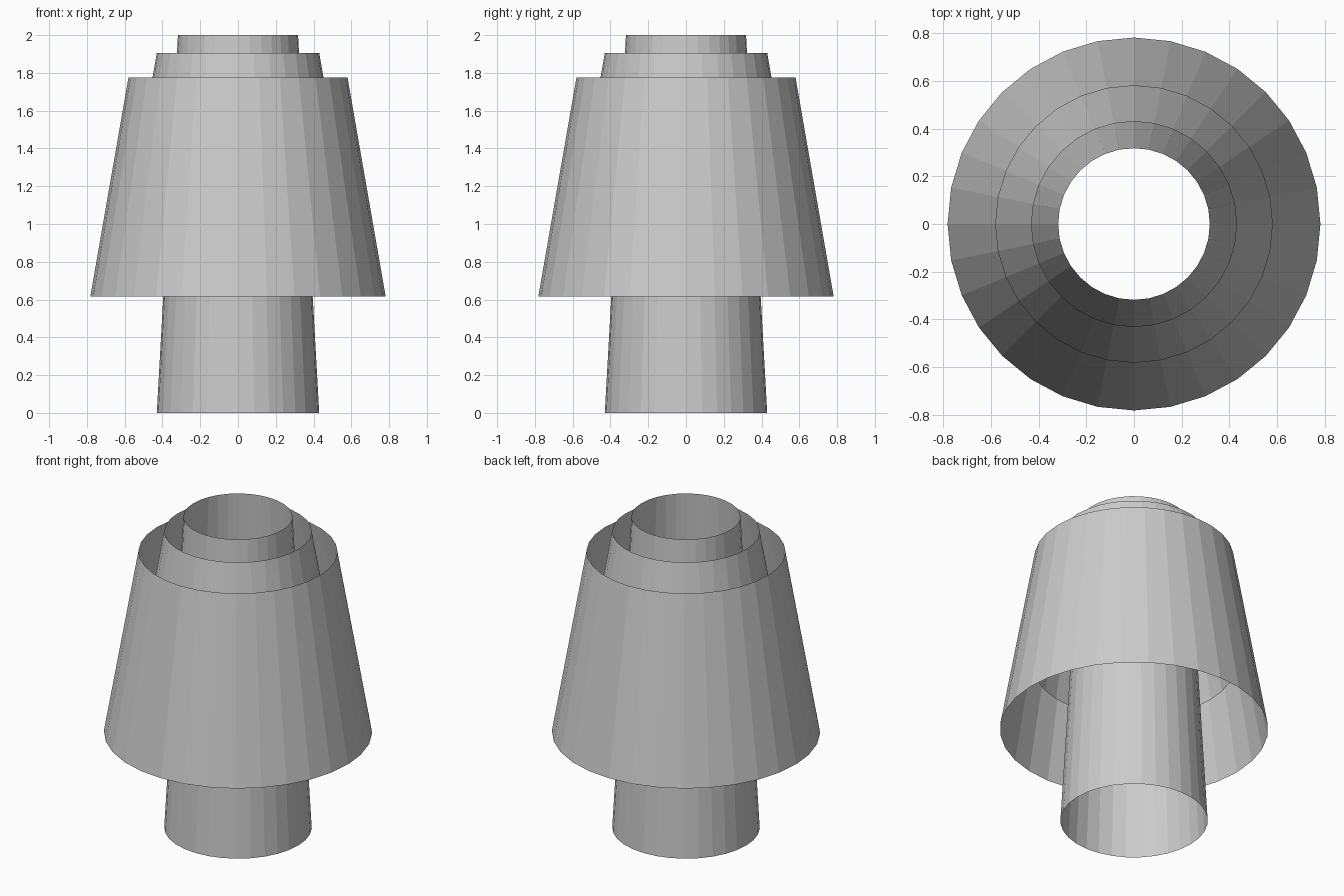
import bpy

if "Cube" in bpy.data.objects:
    bpy.data.objects.remove(bpy.data.objects["Cube"])

SIDES = 32


def open_cone(name, r_bottom, r_top, z_bottom, z_top):
    """Flat-shaded, open-ended tapered shell standing between two heights."""
    bpy.ops.mesh.primitive_cone_add(
        vertices=SIDES, radius1=r_bottom, radius2=r_top,
        depth=z_top - z_bottom, end_fill_type='NOTHING',
        location=(0, 0, (z_bottom + z_top) / 2))
    bpy.context.object.name = name


# Long central tube
open_cone("inner_tube", 0.43, 0.318, 0.0, 2.0)
# Middle sleeve, mostly hidden within the outer shade
open_cone("middle_sleeve", 0.583, 0.43, 1.03, 1.905)
# Wide outer shade
open_cone("outer_shade", 0.782, 0.58, 0.615, 1.775)
